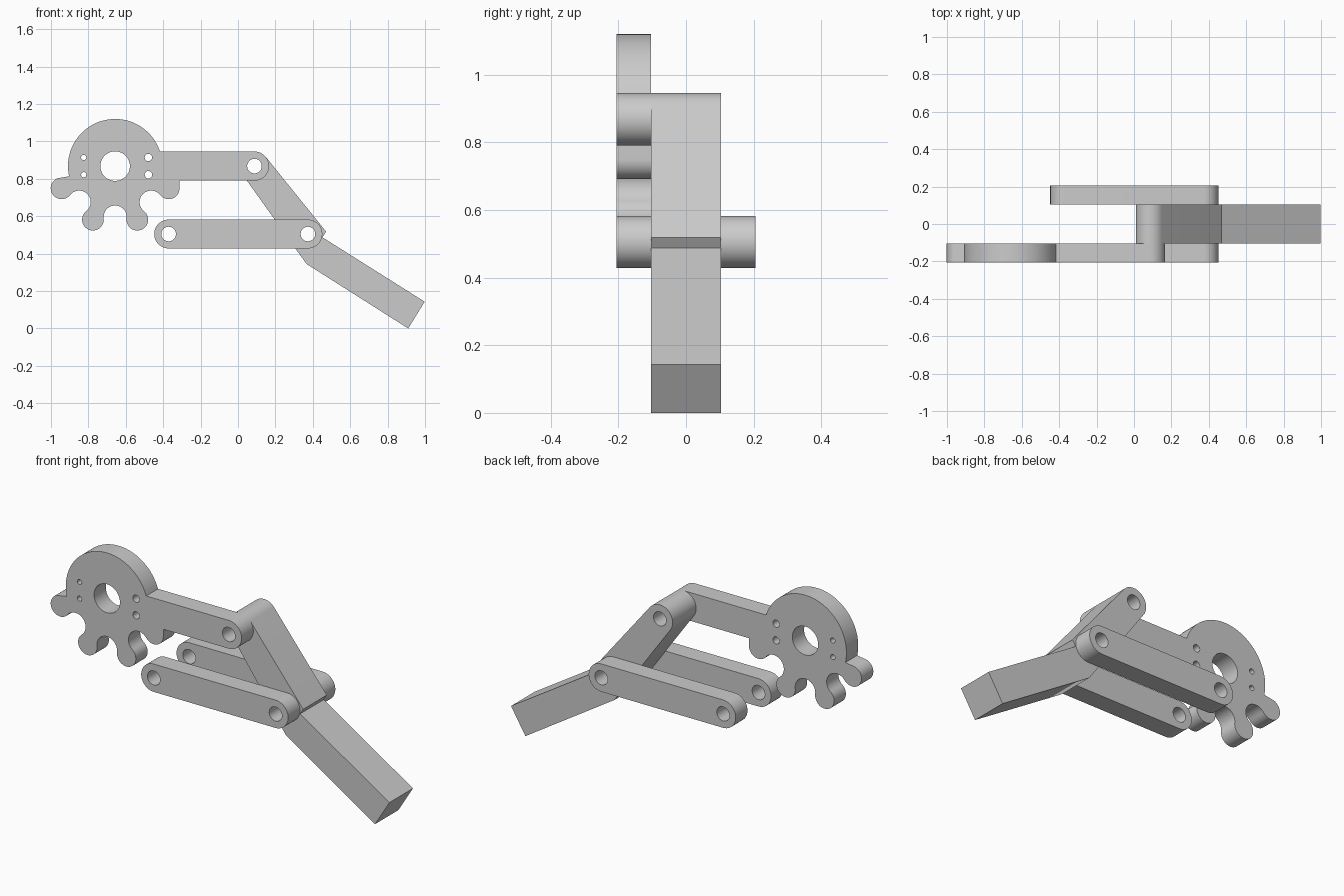
import bpy, bmesh, math
from math import cos, sin, radians, sqrt, atan2, degrees
from mathutils import Vector

cube = bpy.data.objects.get("Cube")
if cube:
    bpy.data.objects.remove(cube, do_unlink=True)

# One plain grey for the whole linkage
grey = bpy.data.materials.new("plain grey")
grey.use_nodes = True
colour = (0.6, 0.6, 0.6, 1)
grey.diffuse_color = colour
grey.node_tree.nodes["Principled BSDF"].inputs["Base Color"].default_value = colour


def polar(centre, r, deg):
    return (centre[0] + r * cos(radians(deg)), centre[1] + r * sin(radians(deg)))


def arc(centre, r, start, end, steps=24):
    return [polar(centre, r, start + (end - start) * i / steps) for i in range(steps + 1)]


def circle(centre, r, steps=40):
    return arc(centre, r, 0, 360, steps)[:-1]


def plate(name, outline, holes, y_front, y_back):
    """Extrude an outline in the xz plane, with holes, along y."""
    bm = bmesh.new()
    for loop in [outline] + holes:
        verts = [bm.verts.new((x, y_front, z)) for x, z in loop]
        for i, v in enumerate(verts):
            bm.edges.new((v, verts[(i + 1) % len(verts)]))
    bmesh.ops.triangle_fill(bm, use_beauty=True, edges=bm.edges[:], normal=Vector((0, -1, 0)))
    front = bm.faces[:]
    res = bmesh.ops.extrude_face_region(bm, geom=front, use_keep_orig=True)
    moved = [g for g in res["geom"] if isinstance(g, bmesh.types.BMVert)]
    bmesh.ops.translate(bm, verts=moved, vec=(0, y_back - y_front, 0))
    bmesh.ops.recalc_face_normals(bm, faces=bm.faces[:])
    mesh = bpy.data.meshes.new(name)
    bm.to_mesh(mesh)
    bm.free()
    mesh.materials.append(grey)
    obj = bpy.data.objects.new(name, mesh)
    bpy.context.collection.objects.link(obj)
    bpy.ops.object.select_all(action="DESELECT")
    obj.select_set(True)
    bpy.context.view_layer.objects.active = obj
    bpy.ops.object.shade_smooth_by_angle(angle=radians(30))


INNER, OUTER = 0.103, 0.206
HUB = (-0.657, 0.868)
SHOULDER = (0.088, 0.868)
ELBOW = (0.374, 0.505)
LINK_END = (-0.371, 0.505)
ROD_R, PIN_R = 0.078, 0.039

# Crank: disc, four rounded lobes with round valleys between, and an arm
disc_r, lobe_r, lobe_d, valley_d = 0.252, 0.058, 0.31, 0.272
lobe_angles = [202.5 + 45 * i for i in range(4)]
rise = degrees(math.asin(ROD_R / disc_r))
outline = arc(HUB, disc_r, rise, 192.5, 48)
start = lobe_angles[0] - 90
for a in lobe_angles:
    lobe = polar(HUB, lobe_d, a)
    if a == lobe_angles[-1]:
        outline += arc(lobe, lobe_r, start, 360)
        outline.append((lobe[0] + lobe_r, HUB[1] - ROD_R))
        break
    b = a + 22.5
    valley = polar(HUB, valley_d, b)
    dx, dz = valley[0] - lobe[0], valley[1] - lobe[1]
    toward = degrees(atan2(dz, dx))
    while toward < a:
        toward += 360
    outline += arc(lobe, lobe_r, start, toward)
    gap = sqrt(dx * dx + dz * dz) - lobe_r
    turn = toward + 180
    mirrored = 2 * b - turn + 720
    while mirrored > turn:
        mirrored -= 360
    outline += arc(valley, gap, turn, mirrored)[1:]
    start = mirrored - 180
    while start > a + 45:
        start -= 360
    outline.pop()
outline += arc(SHOULDER, ROD_R, -90, 90)
holes = [circle(HUB, 0.079, 48), circle(SHOULDER, PIN_R)]
for dz in (-0.046, 0.046):
    holes.append(circle((HUB[0] - 0.168, HUB[1] + dz), 0.014, 20))
    holes.append(circle((HUB[0] + 0.178, HUB[1] + dz), 0.02, 20))
plate("crank_with_arm", outline, holes, -OUTER, -INNER)

# Two matching straight links, front and back
link = arc(ELBOW, 0.077, -90, 90) + arc(LINK_END, 0.077, 90, 270)
pins = [circle(ELBOW, PIN_R), circle(LINK_END, PIN_R)]
plate("front_link", link, pins, -OUTER, -INNER)
plate("back_link", link, pins, INNER, OUTER)

# Bent leg between the links
leg = arc(SHOULDER, ROD_R, 38.5, 215)
leg += [(0.366, 0.345), (0.91, 0.0), (0.998, 0.143), (0.452, 0.487), (0.471, 0.518)]
plate("bent_leg", leg, [circle(SHOULDER, PIN_R), circle(ELBOW, PIN_R)], -INNER, INNER)
